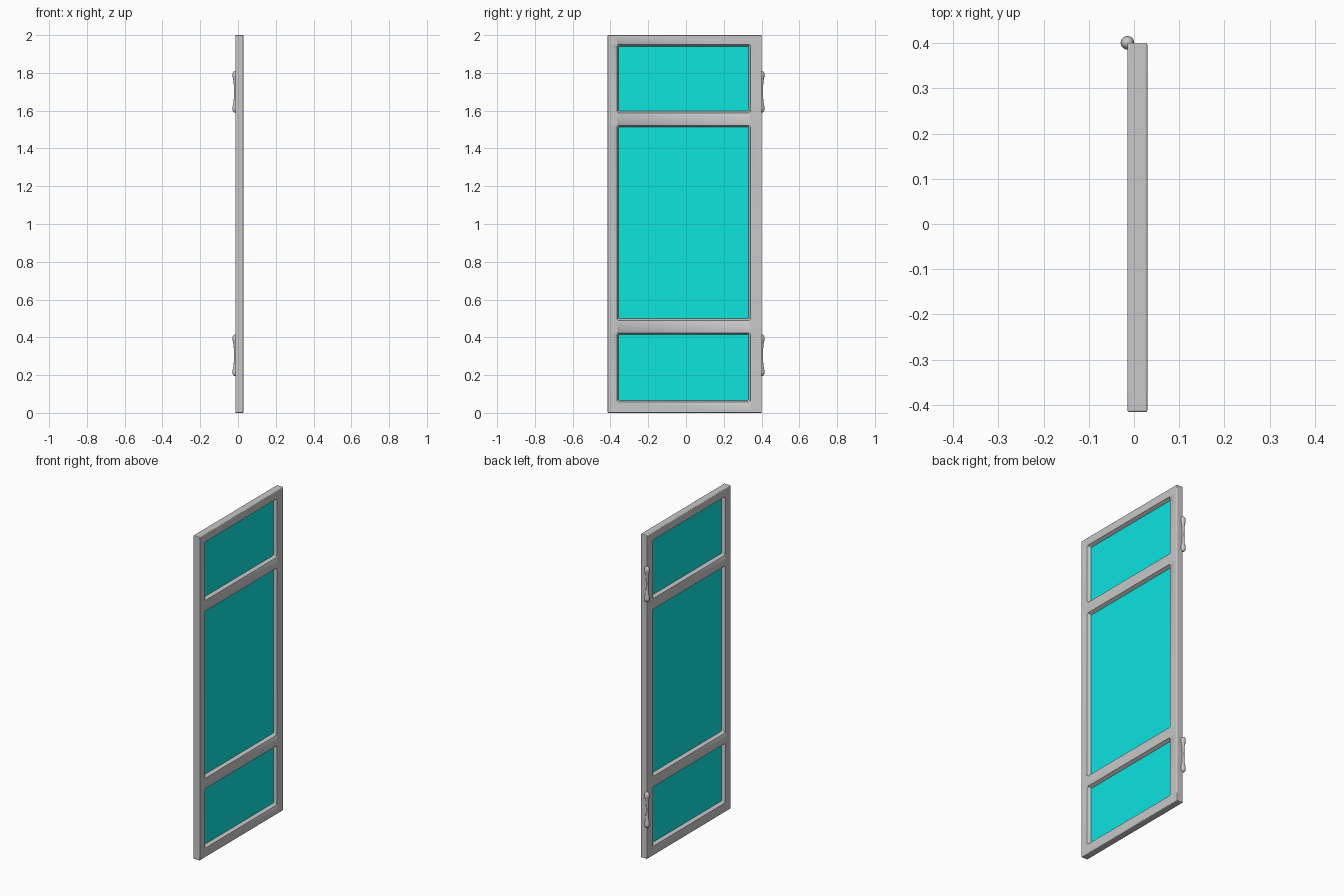
import bpy, bmesh, math

if "Cube" in bpy.data.objects:
    bpy.data.objects.remove(bpy.data.objects["Cube"])

X0, X1 = -0.0145, 0.0295          # door thickness
XM = (X0 + X1) / 2
YS = [-0.416, -0.366, 0.341, 0.401]
ZS = [0, 0.057, 0.424, 0.489, 1.522, 1.588, 1.95, 2.0]
INSET = 0.011                      # slope of the opening edges


def material(name, rgb):
    m = bpy.data.materials.new(name)
    m.diffuse_color = (*rgb, 1)
    m.use_nodes = True
    m.node_tree.nodes["Principled BSDF"].inputs["Base Color"].default_value = m.diffuse_color
    return m


GREY = material("grey paint", (0.58, 0.58, 0.58))
TEAL = material("teal glass", (0.004, 0.77, 0.74))


def make_object(name, bm, mat):
    bmesh.ops.recalc_face_normals(bm, faces=bm.faces)
    me = bpy.data.meshes.new(name)
    bm.to_mesh(me)
    bm.free()
    me.materials.append(mat)
    ob = bpy.data.objects.new(name, me)
    bpy.context.collection.objects.link(ob)
    return ob


def smooth(ob, angle):
    bpy.ops.object.select_all(action='DESELECT')
    ob.select_set(True)
    bpy.context.view_layer.objects.active = ob
    bpy.ops.object.shade_smooth_by_angle(angle=math.radians(angle))


# frame: grid of cells on both sides, with three openings left out
bm = bmesh.new()
grid = [[[bm.verts.new((x, y, z)) for z in ZS] for y in YS] for x in (X0, X1)]
ny, nz = len(YS) - 1, len(ZS) - 1
for i in range(ny):
    for j in range(nz):
        ring = [(i, j), (i + 1, j), (i + 1, j + 1), (i, j + 1)]
        if i == 1 and j % 2 == 1:
            # sloped reveals running to the middle of the thickness
            mid = [bm.verts.new((XM, YS[a] + (INSET if a == i else -INSET),
                                 ZS[b] + (INSET if b == j else -INSET))) for a, b in ring]
            for side in grid:
                outer = [side[a][b] for a, b in ring]
                for k in range(4):
                    n = (k + 1) % 4
                    bm.faces.new((outer[k], outer[n], mid[n], mid[k]))
        else:
            for side in grid:
                bm.faces.new([side[a][b] for a, b in ring])
# outer rim of the frame
rim = ([(i, 0) for i in range(ny)] + [(ny, j) for j in range(nz)]
       + [(i, nz) for i in range(ny, 0, -1)] + [(0, j) for j in range(nz, 0, -1)])
for k, (a, b) in enumerate(rim):
    c, d = rim[(k + 1) % len(rim)]
    bm.faces.new((grid[0][a][b], grid[0][c][d], grid[1][c][d], grid[1][a][b]))
frame = make_object("door_frame", bm, GREY)
bev = frame.modifiers.new("rounded edges", 'BEVEL')
bev.width = 0.004
bev.segments = 3
bev.limit_method = 'ANGLE'
bev.angle_limit = math.radians(75)
smooth(frame, 40)

# glass panes
for name, j in (("lower_pane", 1), ("middle_pane", 3), ("upper_pane", 5)):
    bm = bmesh.new()
    bmesh.ops.create_cube(bm, size=1)
    y0, y1, z0, z1 = YS[1] + 0.007, YS[2] - 0.007, ZS[j] + 0.007, ZS[j + 1] - 0.007
    for v in bm.verts:
        v.co = (XM + v.co.x * 0.005, (y0 + y1) / 2 + v.co.y * (y1 - y0),
                (z0 + z1) / 2 + v.co.z * (z1 - z0))
    make_object(name, bm, TEAL)

# hinges: turned pins with a bulb at each end (radius, distance from the middle)
HALF = [(0.007, 0.0), (0.0075, 0.03), (0.009, 0.055), (0.0125, 0.07), (0.0148, 0.083),
        (0.015, 0.091), (0.013, 0.101), (0.008, 0.108), (0.0, 0.110)]
PROFILE = [(r, -z) for r, z in reversed(HALF)] + HALF[1:]
for name, zc in (("lower_hinge", 0.305), ("upper_hinge", 1.70)):
    bm = bmesh.new()
    vs = [bm.verts.new((r, 0, z)) for r, z in PROFILE]
    es = [bm.edges.new(p) for p in zip(vs, vs[1:])]
    bmesh.ops.spin(bm, geom=vs + es, axis=(0, 0, 1), cent=(0, 0, 0),
                   angle=2 * math.pi, steps=24)
    bmesh.ops.remove_doubles(bm, verts=bm.verts, dist=0.0001)
    hinge = make_object(name, bm, GREY)
    hinge.location = (X0, YS[3], zc)
    smooth(hinge, 60)
